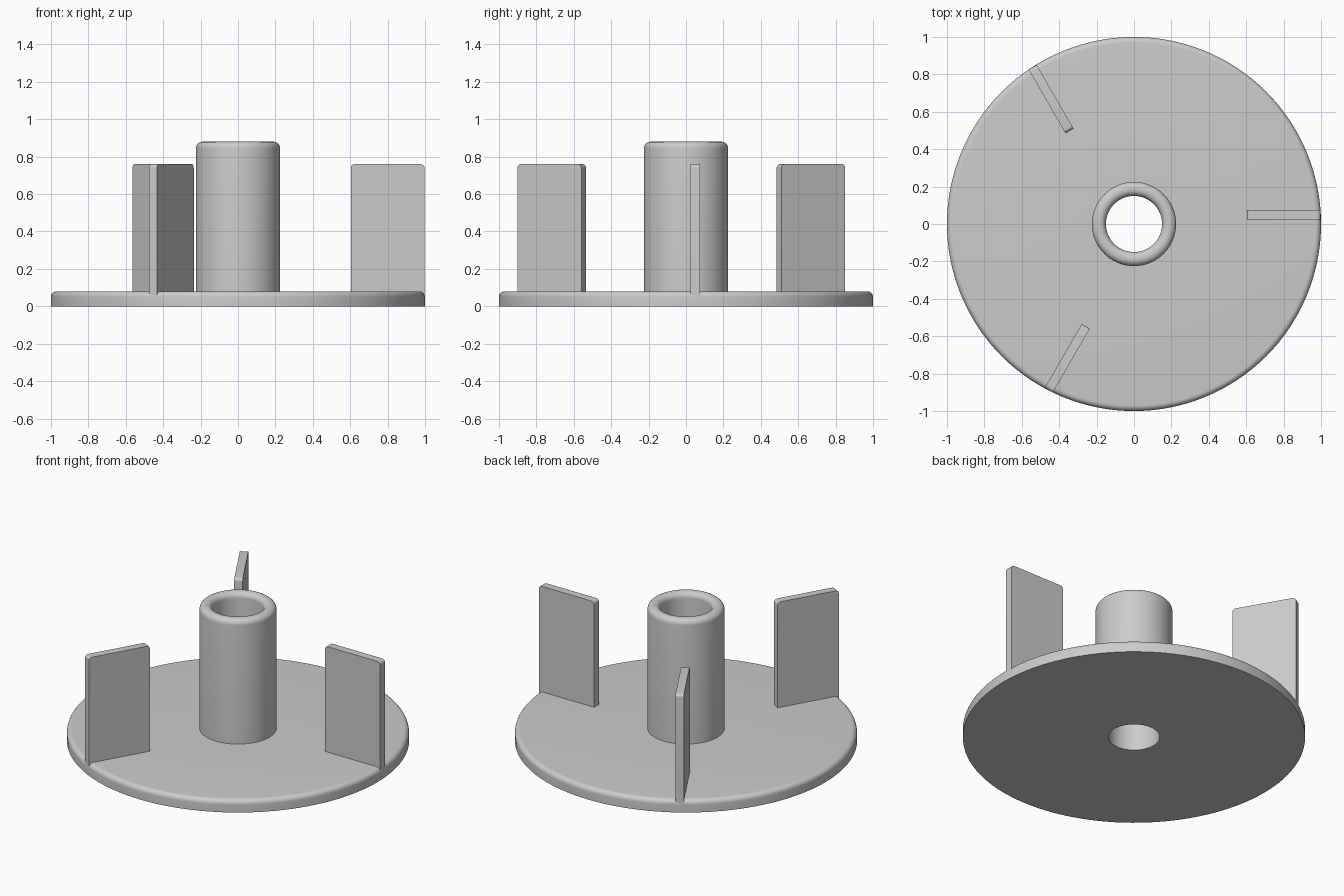
import bpy
import bmesh
from math import sin, cos, pi, radians
from mathutils import Matrix

cube = bpy.data.objects.get("Cube")
if cube:
    bpy.data.objects.remove(cube, do_unlink=True)

# Single flat colour
grey = bpy.data.materials.new("plain_grey")
grey.use_nodes = True
colour = (0.6, 0.6, 0.6, 1)
grey.diffuse_color = colour
grey.node_tree.nodes["Principled BSDF"].inputs["Base Color"].default_value = colour

BORE, HUB, DISC = 0.15, 0.225, 1.0
DISC_TOP, HUB_TOP, FIN_TOP = 0.08, 0.88, 0.76


def arc(cx, cz, r, start, end, steps=8):
    """Points of a fillet, angles in degrees."""
    angles = [radians(start + (end - start) * i / steps) for i in range(steps + 1)]
    return [(cx + r * cos(a), cz + r * sin(a)) for a in angles]


def finish(name, bm, angle=30):
    mesh = bpy.data.meshes.new(name)
    bm.to_mesh(mesh)
    bm.free()
    obj = bpy.data.objects.new(name, mesh)
    bpy.context.collection.objects.link(obj)
    mesh.materials.append(grey)
    bpy.ops.object.select_all(action='DESELECT')
    obj.select_set(True)
    bpy.context.view_layer.objects.active = obj
    bpy.ops.object.shade_smooth_by_angle(angle=radians(angle))
    return obj


def lathe(name, profile, sides=128):
    """Revolve an (r, z) profile, listed with the solid on its left."""
    bm = bmesh.new()
    rings = [[bm.verts.new((r * cos(2 * pi * i / sides), r * sin(2 * pi * i / sides), z))
              for i in range(sides)] for r, z in profile]
    for low, high in zip(rings, rings[1:]):
        for i in range(sides):
            j = (i + 1) % sides
            bm.faces.new((low[i], low[j], high[j], high[i]))
    return finish(name, bm)


# Base disc with a rounded upper rim and a central hole
lathe("base_disc", [(BORE, DISC_TOP), (BORE, 0), (DISC, 0)]
      + arc(DISC - 0.03, DISC_TOP - 0.03, 0.03, 0, 90) + [(HUB, DISC_TOP)])

# Hollow hub with a rounded lip
lip = 0.035
lathe("hub_tube", [(HUB, DISC_TOP)] + arc(HUB - lip, HUB_TOP - lip, lip, 0, 90)
      + arc(BORE + lip, HUB_TOP - lip, lip, 90, 180) + [(BORE, DISC_TOP)])


# Three upright fins with rounded upper corners, slightly off the radial line
def fin(name, turn):
    inner, outer, r = 0.603, 0.997, 0.02
    outline = ([(inner, 0.05), (outer, 0.05)]
               + arc(outer - r, FIN_TOP - r, r, 0, 90, 6)
               + arc(inner + r, FIN_TOP - r, r, 90, 180, 6))
    bm = bmesh.new()
    face = bm.faces.new([bm.verts.new((x, 0.025, z)) for x, z in outline])
    extruded = bmesh.ops.extrude_face_region(bm, geom=[face], use_keep_orig=True)
    moved = [v for v in extruded["geom"] if isinstance(v, bmesh.types.BMVert)]
    bmesh.ops.translate(bm, vec=(0, 0.05, 0), verts=moved)
    bmesh.ops.recalc_face_normals(bm, faces=bm.faces)
    bm.transform(Matrix.Rotation(radians(turn), 4, 'Z'))
    finish(name, bm)


for name, turn in (("left_fin", 0), ("back_right_fin", 120), ("front_right_fin", 240)):
    fin(name, turn)
